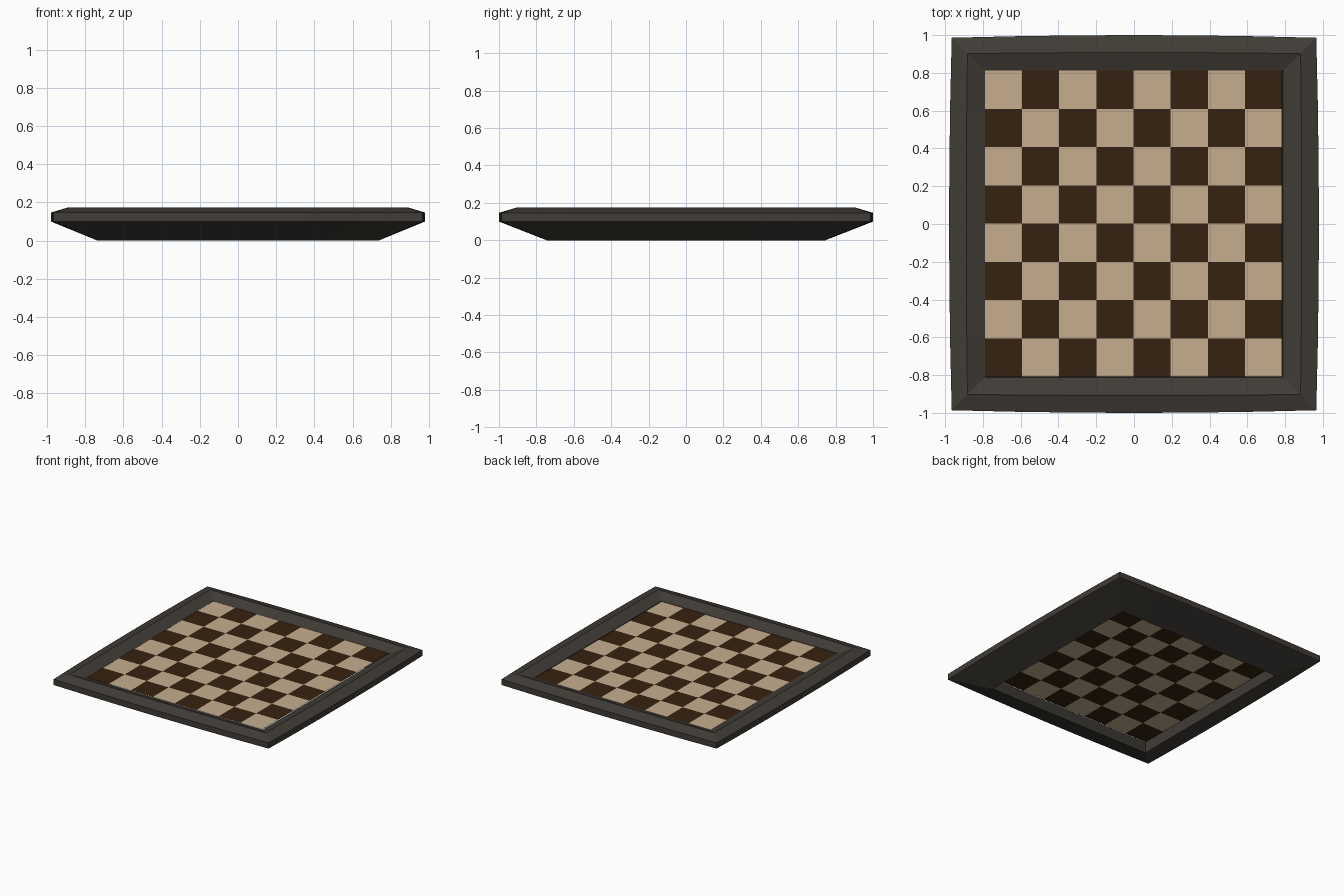
import bpy, bmesh

if "Cube" in bpy.data.objects:
    bpy.data.objects.remove(bpy.data.objects["Cube"])


def material(name, rgb):
    m = bpy.data.materials.new(name)
    m.diffuse_color = (*rgb, 1)
    m.use_nodes = True
    m.node_tree.nodes["Principled BSDF"].inputs["Base Color"].default_value = m.diffuse_color
    return m


light = material("pale wood", (0.56, 0.42, 0.275))
dark = material("dark wood", (0.036, 0.016, 0.005))
rim = material("charcoal frame", (0.052, 0.045, 0.037))


def finish(bm, name, mats):
    me = bpy.data.meshes.new(name)
    bm.to_mesh(me)
    bm.free()
    for m in mats:
        me.materials.append(m)
    ob = bpy.data.objects.new(name, me)
    bpy.context.collection.objects.link(ob)
    return ob


# Frame: closed cross-section swept round a slightly bowed rectangle
# (half width x, half width y, z, outward bow at mid-side)
section = [
    (0.735, 0.745, 0.0, 0.0),       # bottom opening
    (0.965, 0.986, 0.10, 0.014),    # undercut meets outer edge
    (0.965, 0.986, 0.147, 0.014),   # top of outer edge
    (0.882, 0.902, 0.174, 0.006),   # ridge
    (0.790, 0.812, 0.141, 0.0),     # inner lip
]
SEG = 6


def loop(bm, hx, hy, z, bow):
    pts = []
    for i in range(SEG):
        t = -1 + 2 * i / SEG
        pts.append((t * hx, -hy - bow * (1 - t * t)))
    for i in range(SEG):
        t = -1 + 2 * i / SEG
        pts.append((hx + bow * (1 - t * t), t * hy))
    pts += [(-x, -y) for x, y in pts]
    return [bm.verts.new((x, y, z)) for x, y in pts]


bm = bmesh.new()
loops = [loop(bm, *s) for s in section]
for k, a in enumerate(loops):
    b = loops[(k + 1) % len(loops)]
    n = len(a)
    for i in range(n):
        j = (i + 1) % n
        bm.faces.new((a[i], a[j], b[j], b[i]))
bmesh.ops.recalc_face_normals(bm, faces=bm.faces)
finish(bm, "frame", [rim])

# Playing surface: thin 8 x 8 sheet, open underneath
x0, x1, y0, y1, zb = -0.79, 0.784, -0.808, 0.812, 0.14
bm = bmesh.new()
grid = [[bm.verts.new((x0 + (x1 - x0) * i / 8, y0 + (y1 - y0) * j / 8, zb))
         for j in range(9)] for i in range(9)]
for i in range(8):
    for j in range(8):
        f = bm.faces.new((grid[i][j], grid[i + 1][j],
                          grid[i + 1][j + 1], grid[i][j + 1]))
        f.material_index = (i + j + 1) % 2
finish(bm, "checkered_board", [light, dark])
